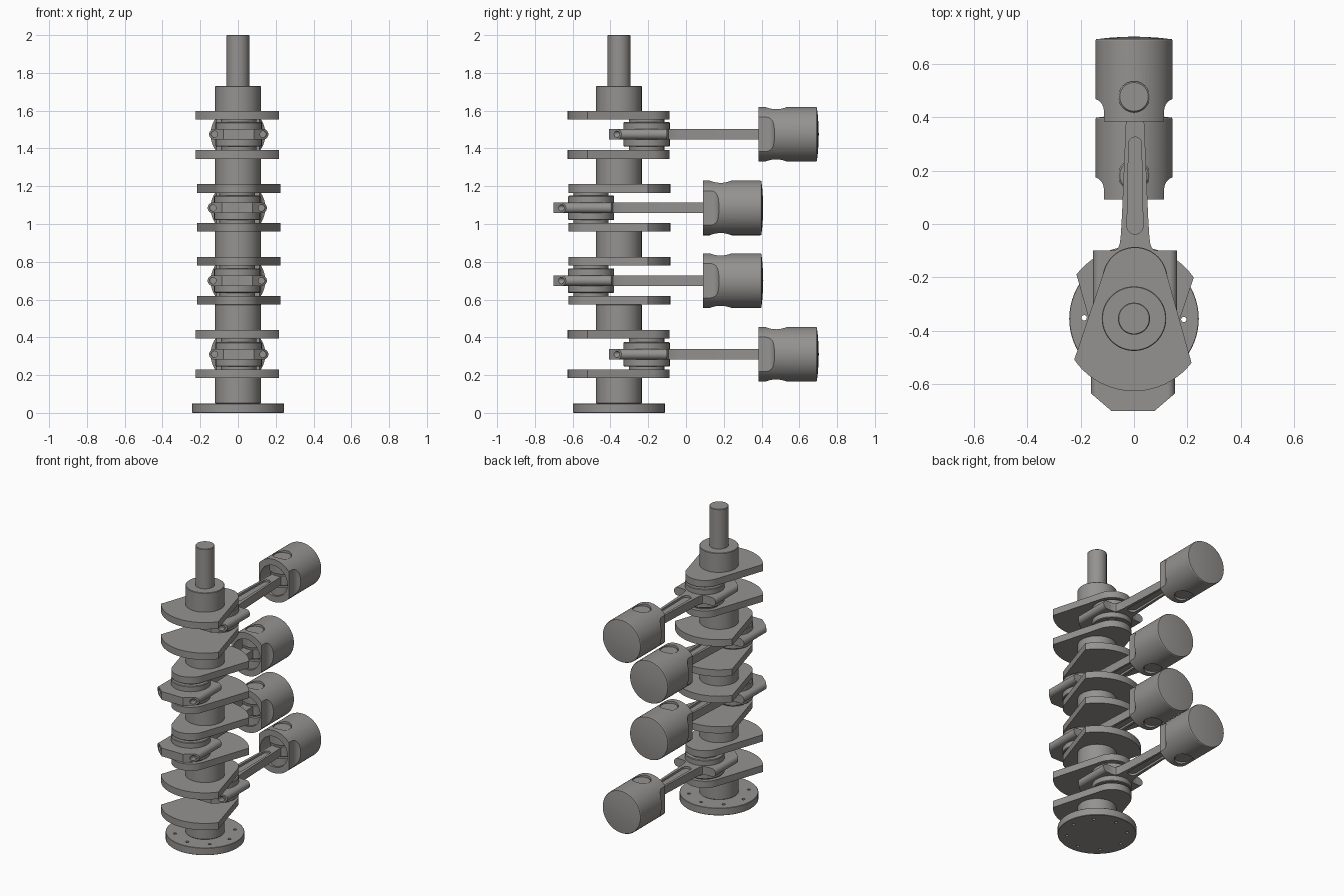
import bpy, bmesh, math
from mathutils import Matrix

if "Cube" in bpy.data.objects:
    bpy.data.objects.remove(bpy.data.objects["Cube"])

CY = -0.355           # crankshaft axis (y)
THROW = 0.147         # crank pin offset
ROD = 0.685           # big end to wrist pin
TWIST = math.radians(-1.5)

steel = bpy.data.materials.new("dark_steel")
steel.diffuse_color = (0.30, 0.29, 0.28, 1)
steel.use_nodes = True
steel.node_tree.nodes["Principled BSDF"].inputs["Base Color"].default_value = steel.diffuse_color


def finish(name, bm, axis='Z'):
    rot = {'Z': Matrix(), 'Y': Matrix.Rotation(-math.pi / 2, 4, 'X'),
           'X': Matrix.Rotation(math.pi / 2, 4, 'Y')}[axis]
    bmesh.ops.transform(bm, matrix=rot, verts=bm.verts)
    bmesh.ops.recalc_face_normals(bm, faces=bm.faces)
    me = bpy.data.meshes.new(name)
    bm.to_mesh(me)
    bm.free()
    me.materials.append(steel)
    ob = bpy.data.objects.new(name, me)
    bpy.context.collection.objects.link(ob)
    return smooth(ob)


def smooth(ob):
    ob.data.shade_smooth()
    ob.data.set_sharp_from_angle(angle=math.radians(30))
    return ob


def lathe(name, profile, axis='Z', loc=(0, 0, 0), steps=64):
    # revolve (radius, height) points around the axis
    bm = bmesh.new()
    vs = [bm.verts.new((r, 0, h)) for r, h in profile]
    es = [bm.edges.new(p) for p in zip(vs, vs[1:])]
    bmesh.ops.spin(bm, geom=vs + es, cent=(0, 0, 0), axis=(0, 0, 1),
                   angle=2 * math.pi, steps=steps)
    bmesh.ops.remove_doubles(bm, verts=bm.verts, dist=1e-5)
    ob = finish(name, bm, axis)
    ob.location = loc
    return ob


def cyl(name, r, a, b, axis='Z', loc=(0, 0, 0), bevel=0.0, steps=64):
    prof = [(0, a), (r - bevel, a), (r, a + bevel), (r, b - bevel), (r - bevel, b), (0, b)]
    if not bevel:
        prof = [(0, a), (r, a), (r, b), (0, b)]
    return lathe(name, prof, axis, loc, steps)


def prism(name, pts, a, b):
    bm = bmesh.new()
    f = bm.faces.new([bm.verts.new((x, y, a)) for x, y in pts])
    ext = bmesh.ops.extrude_face_region(bm, geom=[f])
    bmesh.ops.translate(bm, vec=(0, 0, b - a),
                        verts=[v for v in ext['geom'] if isinstance(v, bmesh.types.BMVert)])
    return finish(name, bm)


def cut(ob, cutters):
    # subtract the cutters, apply, and delete them
    for c in cutters:
        c.hide_render = True
        m = ob.modifiers.new("cut", 'BOOLEAN')
        m.operation, m.solver, m.object = 'DIFFERENCE', 'EXACT', c
    bpy.context.view_layer.update()
    me = bpy.data.meshes.new_from_object(ob.evaluated_get(bpy.context.evaluated_depsgraph_get()))
    ob.modifiers.clear()
    ob.data = me
    smooth(ob)
    for c in cutters:
        bpy.data.objects.remove(c)


def arc(cx, cy, r, a0, a1, n=20, ry=None):
    return [(cx + r * math.cos(math.radians(a0 + (a1 - a0) * i / n)),
             cy + (ry or r) * math.sin(math.radians(a0 + (a1 - a0) * i / n))) for i in range(n + 1)]


def flip(pts):
    return [(-x, y) for x, y in reversed(pts)]


def copy(src, name, loc):
    ob = bpy.data.objects.new(name, src.data)
    ob.location = loc
    bpy.context.collection.objects.link(ob)


# flywheel flange with bolt holes
flange = cyl("flange", 0.243, 0, 0.05, loc=(0, CY, 0), bevel=0.002)
holes = []
for i in range(8):
    a = math.radians(45 * i - 1)
    holes.append(cyl("hole", 0.01, -0.05, 0.1, steps=16,
                     loc=(0.187 * math.cos(a), CY + 0.187 * math.sin(a), 0)))
cut(flange, holes)

# main journals and nose shaft
for i, (a, b) in enumerate([(0.05, 0.19), (0.435, 0.575), (0.82, 0.965), (1.205, 1.35), (1.595, 1.73)]):
    cyl(f"main_journal_{i + 1}", 0.121, a, b, loc=(0, CY, 0), bevel=0.003)
cyl("nose_shaft", 0.06, 1.7, 2.0, loc=(0, CY, 0), bevel=0.003)

# crank webs with counterweights
web_shape = arc(0, 0, 0.272, -144, -36) + arc(0, THROW, 0.12, 17.5, 162.5)
throws = [(0.31, 1), (0.70, -1), (1.085, -1), (1.475, 1)]
webs = [0.185, 0.393, 0.573, 0.78, 0.96, 1.165, 1.345, 1.553]
for i, z in enumerate(webs):
    web = prism(f"crank_web_{i + 1}", web_shape, 0, 0.046)
    web.location = (0, CY, z)
    web.rotation_euler.z = TWIST + (0 if throws[i // 2][1] > 0 else math.pi)

# connecting rod, origin at the crank pin
half = [(0.08, -0.2), (0.129, -0.158), (0.129, 0.108), (0.078, 0.108), (0.064, 0.116), (0.057, 0.135),
        (0.053, 0.17), (0.049, 0.24), (0.034, 0.6), (0.034, 0.68)]
rod = prism("connecting_rod", half + flip(half), -0.028, 0.028)
slot = arc(0, 0.2, 0.03, 180, 360, 12) + arc(0, 0.51, 0.024, 0, 180, 12)
cut(rod, [prism("pocket", slot, 0.014, 0.1), prism("pocket", slot, -0.1, -0.014)]
    + [cyl("bolt_hole", 0.017, -0.25, -0.125, 'Y', (s * 0.129, 0, 0), steps=24) for s in (-1, 1)])
big_end = cyl("big_end", 0.122, -0.065, 0.065, bevel=0.004)
small_end = cyl("small_end", 0.075, -0.036, 0.036, bevel=0.004)

# rounded bolt bosses, trimmed along the slanted cap corner
bosses = []
for s in (-1, 1):
    b = cyl("bolt_boss", 0.028, -0.22, 0.108, 'Y', (s * 0.129, 0, 0), steps=32)
    corner = [(0.045, -0.23), (0.22, -0.23), (0.22, -0.08)]
    cut(b, [prism("trim", corner if s > 0 else flip(corner), -0.1, 0.1),
            cyl("bolt_hole", 0.017, -0.25, -0.125, 'Y', (s * 0.129, 0, 0), steps=24)])
    bosses.append((s, b))

# piston, origin at the wrist pin: hollow, with flats curving out of the skirt sides
piston = lathe("piston", [(0, 0.15), (0.09, 0.15), (0.103, 0.137), (0.103, -0.092), (0.145, -0.092),
                          (0.145, 0.211), (0.142, 0.216), (0.1, 0.221), (0.05, 0.2245), (0, 0.226)], 'Y')
flat = [(0.113, -0.12)] + [(0.2, -0.12)] + [(0.2, -0.008)] + arc(0.151, -0.055, 0.038, 90, 180, 12, 0.047)
cut(piston, [prism("flat", flat, -0.2, 0.2), prism("flat", flip(flat), -0.2, 0.2),
             cyl("pin_hole", 0.058, -0.3, 0.3)])
pin = cyl("wrist_pin", 0.0585, -0.132, 0.132, bevel=0.005)
pin_boss = cyl("pin_boss", 0.08, 0.045, 0.112)

# place each throw: crank pin, rod and piston
for i, (z, s) in enumerate(throws):
    x, y = -s * THROW * math.sin(TWIST), CY + s * THROW
    n = i + 1
    cyl(f"crank_pin_{n}", 0.093, -0.085, 0.085, loc=(x, y, z))
    copy(rod, f"connecting_rod_{n}", (x, y, z))
    for side, b in bosses:
        copy(b, f"bolt_boss_{'right' if side > 0 else 'left'}_{n}", (x + side * 0.129, y, z))
    copy(big_end, f"big_end_{n}", (x, y, z))
    copy(small_end, f"small_end_{n}", (x, y + ROD, z))
    copy(piston, f"piston_{n}", (0, y + ROD, z))
    copy(pin, f"wrist_pin_{n}", (0, y + ROD, z))
    copy(pin_boss, f"pin_boss_upper_{n}", (0, y + ROD, z))
    copy(pin_boss, f"pin_boss_lower_{n}", (0, y + ROD, z - 0.157))
for src in [rod, big_end, small_end, piston, pin, pin_boss] + [b for _, b in bosses]:
    bpy.data.objects.remove(src)
